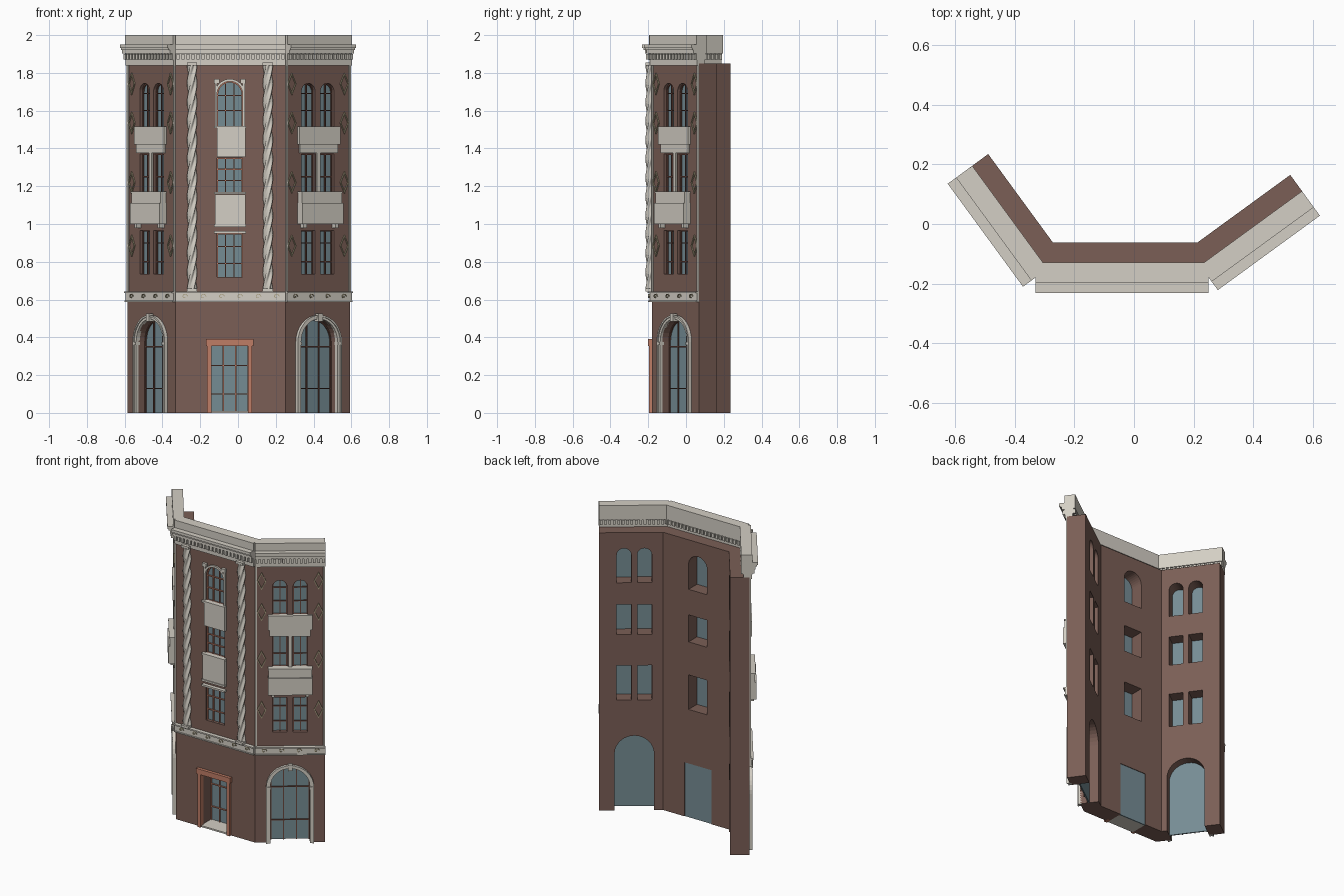
import bpy, bmesh
from math import pi, sin, cos, atan2, hypot
from mathutils import Matrix

if "Cube" in bpy.data.objects:
    bpy.data.objects.remove(bpy.data.objects["Cube"])


def material(name, *srgb):
    col = [c / 12.92 if c < 0.04 else ((c + 0.055) / 1.055) ** 2.4 for c in srgb] + [1]
    m = bpy.data.materials.new(name)
    m.use_nodes = True
    m.diffuse_color = col
    m.node_tree.nodes["Principled BSDF"].inputs["Base Color"].default_value = col
    return m


STONE = material("pale stone", 0.83, 0.81, 0.77)
BRICK = material("brown brick", 0.48, 0.37, 0.335)
GLASS = material("blue grey glass", 0.46, 0.55, 0.58)
TERRA = material("terracotta", 0.75, 0.49, 0.40)
BAR = material("dark brown bars", 0.40, 0.27, 0.23)
TRIM = material("beige ornament", 0.68, 0.64, 0.52)

# Plan: outer corners and inner corners of the three-sided front
OUTER = [(-0.584, 0.166), (-0.331, -0.18), (0.251, -0.18), (0.594, 0.07)]
INNER = [(0.525, 0.165), (0.212, -0.063), (-0.272, -0.063), (-0.49, 0.235)]
SIDES = ["right", "centre", "left"]


def frame_of(i):
    """Matrix with x along a wall, y into it, z up; and the wall length."""
    (ax, ay), (bx, by) = OUTER[i], OUTER[i + 1]
    turn = Matrix.Rotation(atan2(by - ay, bx - ax), 4, "Z")
    return Matrix.Translation((ax, ay, 0)) @ turn, hypot(bx - ax, by - ay)


WALLS = [frame_of(i) for i in range(3)]


def finish(name, bm, wall, mat):
    bmesh.ops.recalc_face_normals(bm, faces=bm.faces[:])
    me = bpy.data.meshes.new(name)
    bm.to_mesh(me)
    bm.free()
    me.materials.append(mat)
    ob = bpy.data.objects.new(name, me)
    bpy.context.collection.objects.link(ob)
    if wall is not None:
        ob.matrix_world = WALLS[wall][0]
        ob.name = SIDES[wall] + "_" + name
    return ob


def boxes(name, wall, items, mat):
    """One object of boxes, each given as u0, u1, y0, y1, z0, z1."""
    bm = bmesh.new()
    for u0, u1, y0, y1, z0, z1 in items:
        m = Matrix.Translation(((u0 + u1) / 2, (y0 + y1) / 2, (z0 + z1) / 2))
        bmesh.ops.create_cube(bm, size=1, matrix=m @ Matrix.Diagonal((u1 - u0, y1 - y0, z1 - z0, 1)))
    return finish(name, bm, wall, mat)


def prism(name, wall, pts, y0, y1, mat):
    bm = bmesh.new()
    face = bm.faces.new([bm.verts.new((u, y0, z)) for u, z in pts])
    ext = bmesh.ops.extrude_face_region(bm, geom=[face])["geom"]
    bmesh.ops.translate(bm, vec=(0, y1 - y0, 0), verts=[v for v in ext if isinstance(v, bmesh.types.BMVert)])
    return finish(name, bm, wall, mat)


def bands(name, wall, pairs, y0, y1, mat, closed=False):
    """Flat bands between matching outer and inner outlines."""
    bm = bmesh.new()
    for outer, inner in pairs:
        rings = [[bm.verts.new(c) for c in ((a, y0, b), (c, y0, d), (c, y1, d), (a, y1, b))]
                 for (a, b), (c, d) in zip(outer, inner)]
        if closed:
            rings.append(rings[0])
        else:
            bm.faces.new(rings[0])
            bm.faces.new(rings[-1])
        for r, s in zip(rings, rings[1:]):
            for k in range(4):
                bm.faces.new((r[k], r[k - 1], s[k - 1], s[k]))
    return finish(name, bm, wall, mat)


def outline(c, hw, z0, z1, arched):
    """Opening outline from bottom right, over the top, to bottom left."""
    if not arched:
        return [(c + hw, z0), (c + hw, z1), (c - hw, z1), (c - hw, z0)]
    arc = [(c + hw * cos(pi * k / 16), z1 - hw + hw * sin(pi * k / 16)) for k in range(17)]
    return [(c + hw, z0)] + arc + [(c - hw, z0)]


# Openings: wall, centre, half width, bottom, top, arched, glass depth, bar columns, bar heights
CC = 0.288
openings = [(1, CC - 0.002, 0.1, 0, 0.36, False, 0.105, 2, (0.1, 0.25)),
            (1, CC, 0.068, 0.72, 0.95, False, 0.02, 2, (0.79, 0.88)),
            (1, CC, 0.068, 1.17, 1.35, False, 0.02, 2, (1.23, 1.29)),
            (1, CC, 0.068, 1.52, 1.755, True, 0.02, 2, (1.6, 1.68))]
for w in (0, 2):
    mid = WALLS[w][1] / 2
    openings.append((w, mid, 0.119, 0.0, 0.497, True, 0.05, 2, (0.13, 0.35)))
    for c in (mid - 0.062, mid + 0.062):
        openings += [(w, c, 0.044, 0.735, 0.965, False, 0.025, 1, (0.8, 0.9)),
                     (w, c, 0.044, 1.17, 1.37, False, 0.025, 1, (1.25,)),
                     (w, c, 0.044, 1.516, 1.745, True, 0.025, 1, (1.6, 1.69))]

# Brick shell
bm = bmesh.new()
low = [bm.verts.new((x, y, 0)) for x, y in OUTER + INNER]
high = [bm.verts.new((x, y, 1.85)) for x, y in OUTER + INNER]
bm.faces.new(low)
bm.faces.new(high)
for k in range(8):
    bm.faces.new((low[k - 1], low[k], high[k], high[k - 1]))
shell = finish("brick_walls", bm, None, BRICK)

# Cut the openings, fit glass and bars
cutters = []
for w, c, hw, z0, z1, arched, deep, cols, rows in openings:
    cut = prism("cutter", w, outline(c, hw, z0 - (0.05 if z0 == 0 else 0), z1, arched), -0.05, 0.2, BRICK)
    cut.hide_render = True
    cutters.append(cut)
    mod = shell.modifiers.new("opening", "BOOLEAN")
    mod.operation, mod.solver, mod.object = "DIFFERENCE", "EXACT", cut
    prism("glass", w, outline(c, hw, z0, z1, arched), deep, deep + 0.008, GLASS)
    t = 0.003
    items = [(c - hw, c + hw, deep - 0.008, deep, z - t, z + t) for z in rows]
    for k in range(cols):
        u = c - hw + 2 * hw * (k + 1) / (cols + 1)
        top = z1 - hw + (hw ** 2 - (u - c) ** 2) ** 0.5 if arched else z1
        items.append((u - t, u + t, deep - 0.008, deep, z0, top))
    boxes("window_bars", w, items, BAR if w != 1 else TERRA)
    bands("window_frame", w, [(outline(c, hw, z0, z1, arched), outline(c, hw - 0.006, z0, z1 - 0.006, arched))],
          deep - 0.008, deep, BAR if w != 1 else TERRA)
bpy.context.view_layer.update()
cut_mesh = bpy.data.meshes.new_from_object(shell.evaluated_get(bpy.context.evaluated_depsgraph_get()))
shell.modifiers.clear()
shell.data = cut_mesh
for cut in cutters:
    bpy.data.objects.remove(cut)

# Cornice, dentils, parapet and scroll frieze along every wall
for w, (_, L) in enumerate(WALLS):
    boxes("cornice", w, [(0, L, -0.014, 0.035, 1.84, 1.868), (0, L, -0.018, 0.04, 1.868, 1.905),
                         (0, L, -0.036, 0.05, 1.903, 1.922), (0, L, -0.045, 0.05, 1.922, 1.932),
                         (0, L, -0.052, 0.05, 1.932, 1.95), (0, L, -0.017, 0.05, 1.95, 2.0)], STONE)
    n = round(L / 0.026)
    boxes("dentils", w, [(L * (k + 0.2) / n, L * (k + 0.8) / n, -0.031, 0.05, 1.872, 1.9) for k in range(n)], STONE)
    boxes("frieze", w, [(0, L, -0.014, 0.01, 0.59, 0.64), (0, L, -0.025, 0.01, 0.634, 0.643),
                        (0, L, -0.02, 0.01, 0.588, 0.595)], STONE)
    n = round(L / 0.1)
    scrolls = []
    for k in range(n):
        turns = [(0.4 * j, 0.019 - 0.001 * j) for j in range(16)]
        scrolls.append([[(L * (k + 0.5) / n + (r - d) * cos(a), 0.615 + (r - d) * sin(a)) for a, r in turns]
                        for d in (0, 0.004)])
    bands("frieze_scrolls", w, scrolls, -0.02, -0.013, TRIM)

# Side walls: arch surround, edge strips, balconies, diamonds
for w in (0, 2):
    L = WALLS[w][1]
    mid = L / 2
    bands("arch_surround", w, [(outline(mid, 0.142, 0, 0.515, True), outline(mid, 0.119, 0, 0.497, True))],
          -0.014, 0.01, STONE)
    bands("arch_outer_bead", w, [(outline(mid, 0.145, 0, 0.518, True), outline(mid, 0.136, 0, 0.509, True))],
          -0.02, 0.0, STONE)
    boxes("keystone", w, [(mid - 0.014, mid + 0.014, -0.026, 0.01, 0.485, 0.525)], STONE)
    boxes("arch_imposts", w, [(u - 0.014, u + 0.014, -0.02, 0.01, 0.36, 0.375) for u in (mid - 0.131, mid + 0.131)], STONE)
    boxes("edge_strips", w, [(u, u + 0.011, -0.008, 0.005, 0.64, 1.85) for u in (0.001, L - 0.012)], STONE)
    boxes("window_pilaster", w, [(mid - 0.011, mid + 0.011, -0.01, 0.005, 1.16, 1.38)], STONE)
    a, b = mid - 0.134, mid + 0.134
    boxes("lower_balcony", w, [(a, b, -0.045, 0.005, 1.0, 1.112), (a + 0.003, b - 0.003, -0.036, 0.005, 1.112, 1.165),
                               (a, b, -0.04, 0.005, 1.165, 1.173)], STONE)
    boxes("balcony_brackets", w, [(u - 0.01, u + 0.01, -0.03, 0.005, 0.98, 1.0) for u in (a + 0.03, b - 0.03)], STONE)
    boxes("upper_balcony", w, [(a, b, -0.018, 0.005, 1.42, 1.517), (a + 0.01, b - 0.01, -0.01, 0.005, 1.375, 1.42)], STONE)
    pairs = []
    for u in (0.04, L - 0.04):
        for z in (0.885, 1.22, 1.535, 1.742):
            pairs.append([[(u + s * 0.028, z), (u, z + s * 0.058), (u - s * 0.028, z), (u, z - s * 0.058)]
                          for s in (1, 0.8)])
    bands("diamonds", w, pairs, -0.007, 0.003, TRIM, closed=True)

# Centre wall: doorway, panels, ledges, arched surround
boxes("door_frame", 1, [(0.168, 0.19, -0.016, 0.02, 0, 0.36), (0.384, 0.406, -0.016, 0.02, 0, 0.36),
                        (0.162, 0.412, -0.02, 0.02, 0.355, 0.39)], TERRA)
boxes("door_step", 1, [(0.186, 0.386, -0.005, 0.105, 0, 0.01)], STONE)
boxes("stone_panels", 1, [(CC - 0.08, CC + 0.083, -0.018, 0.005, 0.995, 1.155),
                          (CC - 0.068, CC + 0.083, -0.018, 0.005, 1.355, 1.51)], STONE)
boxes("window_ledges", 1, [(CC - 0.085, CC + 0.085, -0.024, 0.005, z, z + 0.012)
                           for z in (0.95, 0.985, 1.158, 1.508)], STONE)
boxes("arched_window_blocks", 1, [(CC + s - 0.014, CC + s + 0.014, -0.016, 0.005, 1.745, 1.768) for s in (-0.07, 0.07)]
      + [(CC + s - 0.006, CC + s + 0.006, -0.01, 0.005, 1.52, 1.745) for s in (-0.074, 0.074)], STONE)
bands("arched_window_surround", 1, [(outline(CC, 0.08, 1.52, 1.768, True), outline(CC, 0.068, 1.52, 1.755, True))],
      -0.01, 0.005, STONE)

# Twisted columns with small bases and capitals
for u in (0.088, 0.489):
    bm = bmesh.new()
    rows = []
    for j in range(73):
        ring = []
        for k in range(24):
            a = 2 * pi * k / 24
            r = 0.021 + 0.006 * cos(4 * a)
            b = a + j / 72 * 6 * pi
            ring.append(bm.verts.new((u + r * cos(b), -0.008 + r * sin(b), 0.645 + 1.2 * j / 72)))
        rows.append(ring)
    for p, q in zip(rows, rows[1:]):
        for k in range(24):
            bm.faces.new((p[k - 1], p[k], q[k], q[k - 1])).smooth = True
    finish("twisted_column", bm, 1, STONE)
    boxes("column_ends", 1, [(u - 0.027, u + 0.027, -0.035, 0.01, z, z + 0.016) for z in (0.642, 1.84)], STONE)
